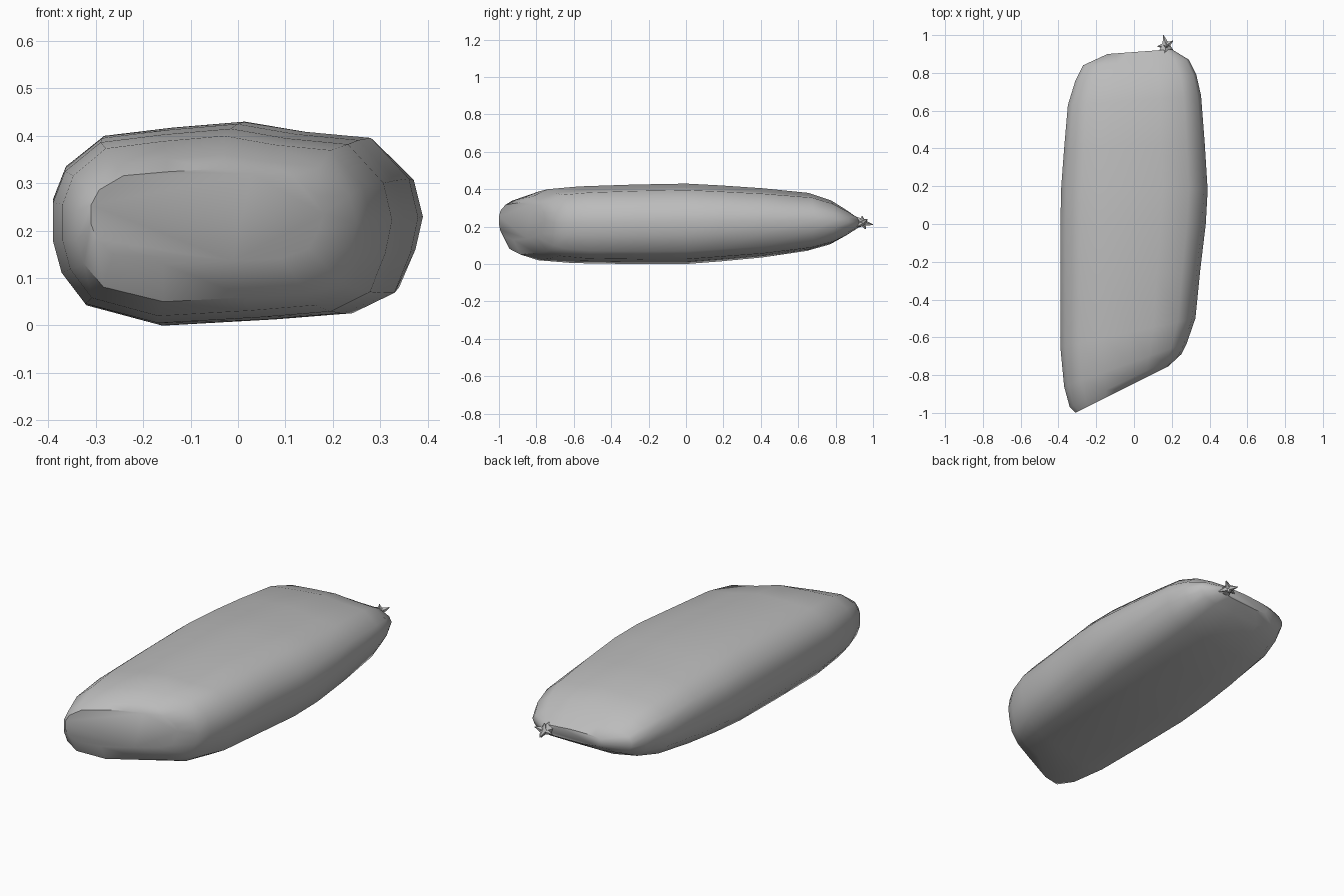
import bpy
import bmesh
from mathutils import Vector, Matrix

cube = bpy.data.objects.get("Cube")
if cube:
    bpy.data.objects.remove(cube, do_unlink=True)

# One plain grey material for everything
grey = bpy.data.materials.new("plain grey")
grey.use_nodes = True
colour = (0.5, 0.5, 0.5, 1)
grey.diffuse_color = colour
grey.node_tree.nodes["Principled BSDF"].inputs["Base Color"].default_value = colour


def finish(bm, name, angle):
    """Turn a bmesh into a shaded, coloured object."""
    bmesh.ops.recalc_face_normals(bm, faces=bm.faces)
    mesh = bpy.data.meshes.new(name)
    bm.to_mesh(mesh)
    bm.free()
    mesh.materials.append(grey)
    obj = bpy.data.objects.new(name, mesh)
    bpy.context.collection.objects.link(obj)
    bpy.ops.object.select_all(action="DESELECT")
    obj.select_set(True)
    bpy.context.view_layer.objects.active = obj
    bpy.ops.object.shade_smooth_by_angle(angle=angle)
    return obj


# Lumpy cross-section: x from -1 to 1, z from 0 to 1
section = [(-.38, 0), (.22, .03), (.64, .06), (.87, .16), (.96, .36), (1, .53),
           (.95, .72), (.74, .92), (.38, .95), (.05, 1), (-.35, .97), (-.72, .93),
           (-.93, .78), (-1, .62), (-1, .42), (-.95, .26), (-.81, .1)]

# Stations along the body: right edge x, y; left edge x, y; bottom z; top z
stations = [(-.31, -1, .18, -.755, .13, .33),
            (-.34, -.97, .25, -.69, .05, .36),
            (-.37, -.86, .28, -.63, .02, .40),
            (-.39, -.65, .325, -.5, .005, .415),
            (-.39, -.3, .35, -.25, 0, .425),
            (-.39, 0, .38, 0, 0, .43),
            (-.385, .2, .39, .18, .015, .42),
            (-.37, .4, .375, .42, .035, .405),
            (-.35, .63, .355, .68, .07, .38),
            (-.31, .76, .33, .79, .105, .34),
            (-.27, .84, .29, .87, .15, .29),
            (-.14, .9, .2, .925, .19, .25)]

# Stuffed body, lofted through the slanted stations
bm = bmesh.new()
rings = []
for xr, yr, xl, yl, bottom, top in stations:
    ring = []
    for u, v in section:
        f = (u + 1) / 2
        ring.append(bm.verts.new((xr + (xl - xr) * f, yr + (yl - yr) * f,
                                  bottom + (top - bottom) * v)))
    rings.append(ring)
for a, b in zip(rings, rings[1:]):
    for i in range(len(a)):
        j = (i + 1) % len(a)
        bm.faces.new((a[i], a[j], b[j], b[i]))
bm.faces.new(rings[0])
bm.faces.new(rings[-1])
finish(bm, "stuffed_body", 0.8)


def spike(bm, start, end, r1, r2):
    """Add a tapered five-sided spike between two points."""
    a, b = Vector(start), Vector(end)
    turn = (b - a).to_track_quat("Z", "Y").to_matrix().to_4x4()
    bmesh.ops.create_cone(bm, cap_ends=True, segments=5, radius1=r1, radius2=r2,
                          depth=(b - a).length,
                          matrix=Matrix.Translation((a + b) / 2) @ turn)


# Tied knot at the back, with crumpled tips
bm = bmesh.new()
centre = (.17, .945, .22)
spike(bm, (.16, .89, .22), centre, .04, .022)
for tip in [(.155, 1, .21), (.207, .97, .24), (.125, .94, .21),
            (.21, .915, .2), (.17, .94, .258), (.175, .96, .187)]:
    spike(bm, centre, tip, .02, .002)
finish(bm, "tied_knot", 0.5)
